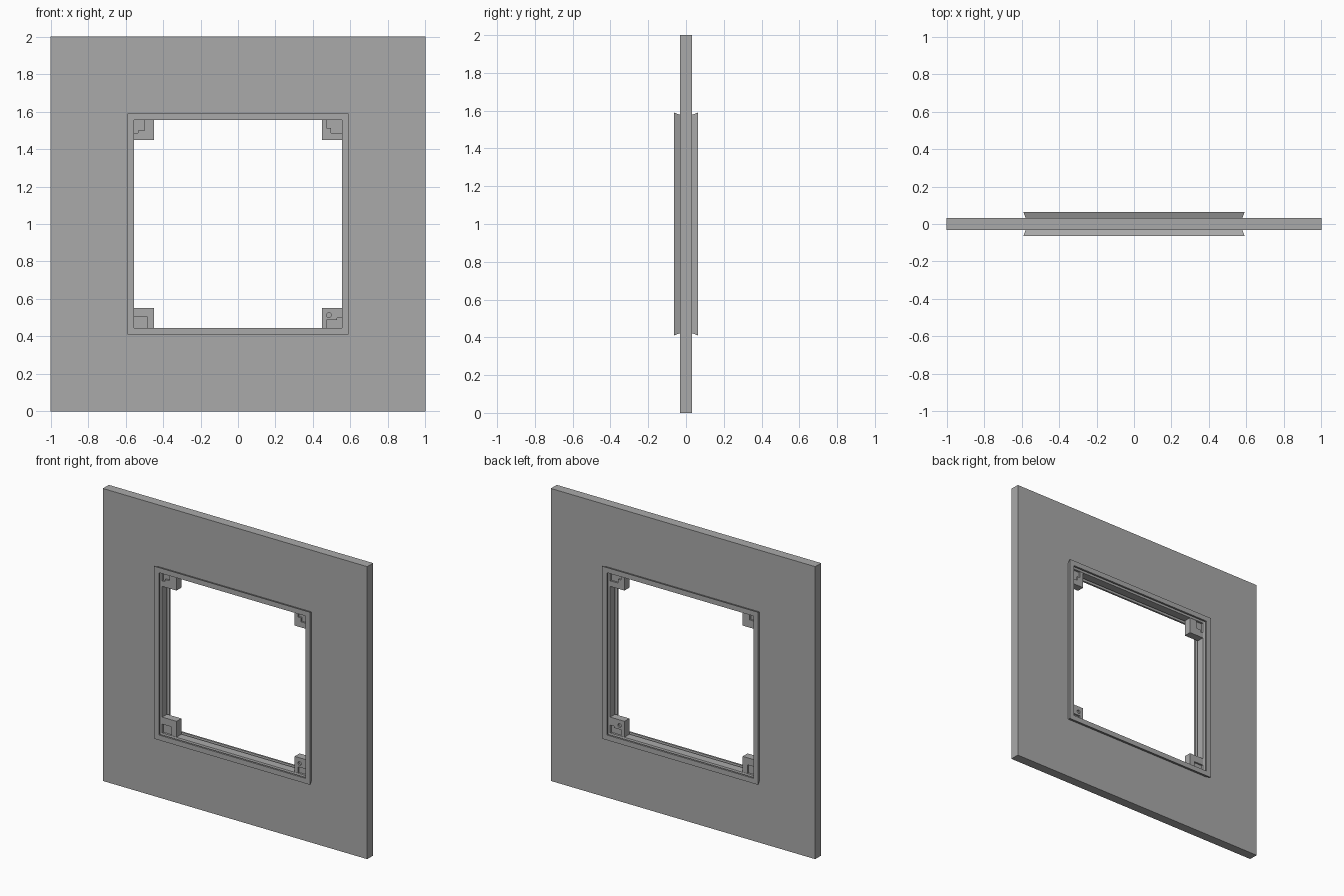
import bpy
import bmesh
import math

if "Cube" in bpy.data.objects:
    bpy.data.objects.remove(bpy.data.objects["Cube"])

grey = bpy.data.materials.new("plain_grey")
grey.diffuse_color = (0.4, 0.4, 0.4, 1)
grey.use_nodes = True
grey.node_tree.nodes["Principled BSDF"].inputs["Base Color"].default_value = grey.diffuse_color


def make_object(name, bm):
    bmesh.ops.recalc_face_normals(bm, faces=bm.faces)
    mesh = bpy.data.meshes.new(name)
    bm.to_mesh(mesh)
    bm.free()
    mesh.materials.append(grey)
    obj = bpy.data.objects.new(name, mesh)
    bpy.context.collection.objects.link(obj)
    return obj


def square_ring(name, profile):
    """Sweep a closed (half width, y) profile round a mitred square."""
    bm = bmesh.new()
    corners = [(-1, -1), (1, -1), (1, 1), (-1, 1)]
    loops = [[bm.verts.new((sx * r, y, 1 + sz * r)) for r, y in profile]
             for sx, sz in corners]
    n = len(profile)
    for c in range(4):
        a, b = loops[c], loops[(c + 1) % 4]
        for i in range(n):
            j = (i + 1) % n
            bm.faces.new((a[i], b[i], b[j], a[j]))
    return make_object(name, bm)


def prism(bm, points, y0, y1):
    """Extrude an (x, z) outline from y0 to y1."""
    front = [bm.verts.new((x, y0, z)) for x, z in points]
    back = [bm.verts.new((x, y1, z)) for x, z in points]
    bm.faces.new(front)
    bm.faces.new(back[::-1])
    n = len(points)
    for i in range(n):
        j = (i + 1) % n
        bm.faces.new((front[i], back[i], back[j], front[j]))


# Wall panel with flared trim and a grooved inner reveal
half = [(1.0, 0.032), (0.578, 0.032), (0.59, 0.063), (0.555, 0.063),
        (0.555, 0.05), (0.57, 0.047), (0.57, 0.032), (0.555, 0.028)]
square_ring("wall_panel_and_trim", half + [(r, -y) for r, y in reversed(half)])

# Corner blocks with stepped pockets; outlines are distances from the centre
DEPTH, POCKET = 0.026, 0.012
corner_pockets = {
    ("top_left", -1, 1): [(0.50, 0.58), (0.50, 0.50), (0.533, 0.50), (0.533, 0.485), (0.58, 0.485)],
    ("top_right", 1, 1): [(0.473, 0.58), (0.473, 0.512), (0.495, 0.512), (0.495, 0.485), (0.58, 0.485)],
    ("bottom_left", -1, -1): [(0.483, 0.58), (0.483, 0.495), (0.58, 0.495)],
    ("bottom_right", 1, -1): [(0.473, 0.58), (0.473, 0.512), (0.527, 0.512), (0.527, 0.502), (0.58, 0.502)],
}
for (label, sx, sz), outline in corner_pockets.items():
    place = lambda pts: [(sx * a, 1 + sz * b) for a, b in pts]
    bm = bmesh.new()
    prism(bm, place([(0.447, 0.447), (0.558, 0.447), (0.558, 0.558), (0.447, 0.558)]), -DEPTH, DEPTH)
    block = make_object("corner_block_" + label, bm)

    # Pockets on both faces, plus a round hole in one corner
    shapes = [outline + [(0.58, 0.58)]]
    if label == "bottom_right":
        shapes.append([(0.485 + 0.013 * math.cos(k * math.pi / 6),
                        0.486 + 0.013 * math.sin(k * math.pi / 6)) for k in range(12)])
    bm = bmesh.new()
    for side in (-1, 1):
        for shape in shapes:
            prism(bm, place(shape), side * (DEPTH - POCKET), side * (DEPTH + 0.02))
    cutter = make_object("pocket_cutter", bm)
    cutter.hide_render = True

    cut = block.modifiers.new("pockets", 'BOOLEAN')
    cut.operation = 'DIFFERENCE'
    cut.solver = 'EXACT'
    cut.object = cutter
    bpy.context.view_layer.objects.active = block
    bpy.ops.object.modifier_apply(modifier=cut.name)
    bpy.data.objects.remove(cutter, do_unlink=True)
